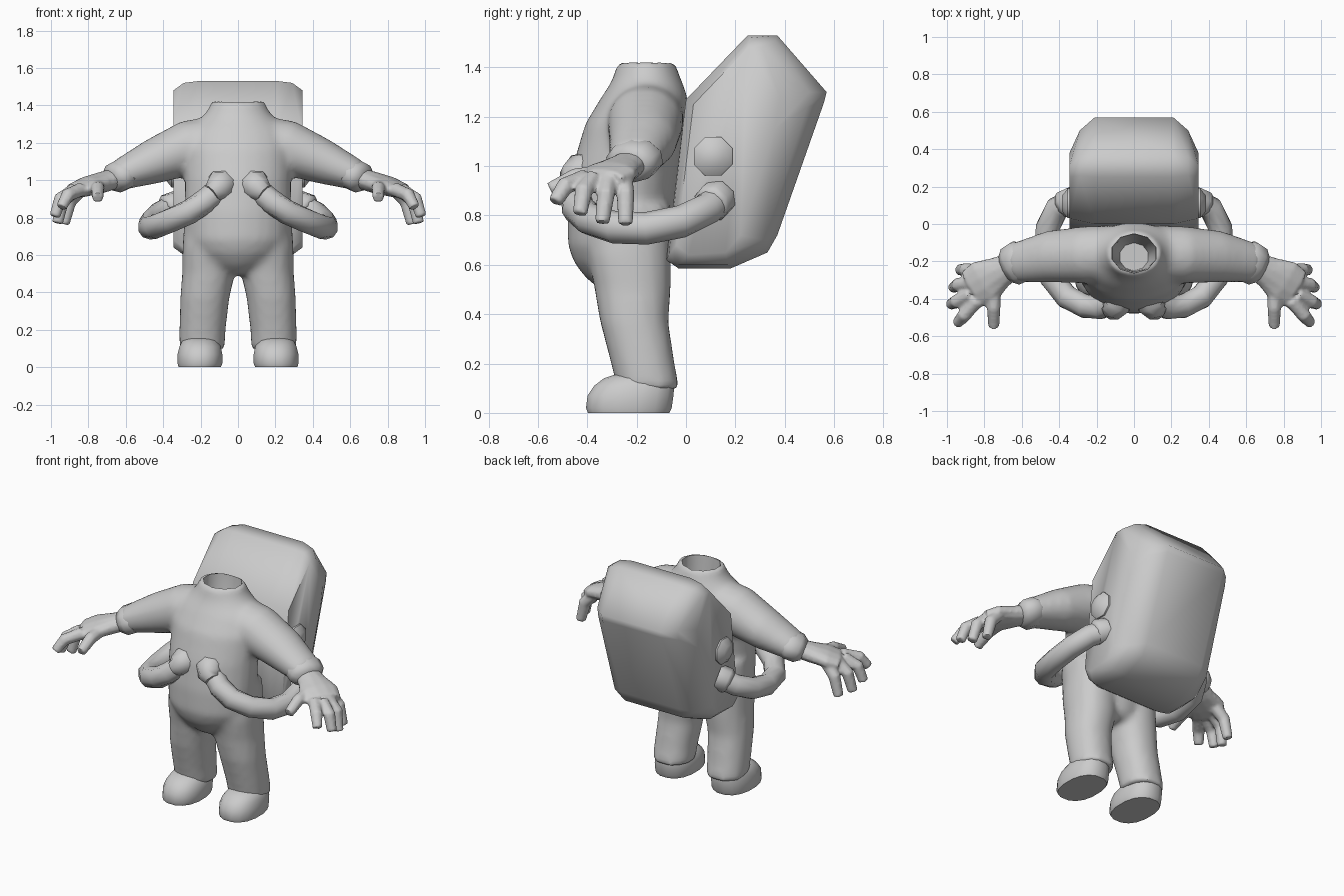
import bpy, bmesh, math
from mathutils import Vector

if "Cube" in bpy.data.objects:
    bpy.data.objects.remove(bpy.data.objects["Cube"])

grey = bpy.data.materials.new("suit grey")
grey.diffuse_color = (0.6, 0.6, 0.6, 1)
grey.use_nodes = True
grey.node_tree.nodes["Principled BSDF"].inputs["Base Color"].default_value = grey.diffuse_color
X, Y, Z = Vector((1, 0, 0)), Vector((0, 1, 0)), Vector((0, 0, 1))


def ring(bm, c, u, v, n, power=1.0):
    """Oval (power 1) or squarer (power < 1) loop spanned by half axes u, v."""
    out = []
    for i in range(n):
        a = 2 * math.pi * (i + 0.5) / n
        ca, sa = math.cos(a), math.sin(a)
        p = Vector(c) + u * math.copysign(abs(ca) ** power, ca) + v * math.copysign(abs(sa) ** power, sa)
        out.append(bm.verts.new(p))
    return out


def skin(bm, loops):
    """Bridge the loops and cap both ends."""
    n = len(loops[0])
    for a, b in zip(loops, loops[1:]):
        for i in range(n):
            j = (i + 1) % n
            bm.faces.new((a[i], a[j], b[j], b[i]))
    bm.faces.new(loops[0])
    bm.faces.new(loops[-1])


def stack(bm, rows, n=16, power=1.0):
    """Level loops: rows of z, x0, x1, y0, y1."""
    skin(bm, [ring(bm, ((x0 + x1) / 2, (y0 + y1) / 2, z), X * (x1 - x0) / 2, Y * (y1 - y0) / 2, n, power)
              for z, x0, x1, y0, y1 in rows])


def tube(bm, rows, n=8, up=Z):
    """Loops across a path: rows of x, y, z, half width, half height."""
    pts = [Vector(r[:3]) for r in rows]
    loops = []
    for i, r in enumerate(rows):
        t = (pts[min(i + 1, len(pts) - 1)] - pts[max(i - 1, 0)]).normalized()
        side = t.cross(up).normalized()
        loops.append(ring(bm, pts[i], side * r[3], side.cross(t) * r[4], n))
    skin(bm, loops)


def finish(name, bm, angle=40, mirror=False, voxel=0, smooth=0, cutter=None):
    bmesh.ops.recalc_face_normals(bm, faces=bm.faces)
    me = bpy.data.meshes.new(name)
    bm.to_mesh(me)
    bm.free()
    ob = bpy.data.objects.new(name, me)
    bpy.context.collection.objects.link(ob)
    if voxel:
        m = ob.modifiers.new("blend", 'REMESH')
        m.mode, m.voxel_size = 'VOXEL', voxel
    if smooth:
        m = ob.modifiers.new("soften", 'SMOOTH')
        m.iterations, m.factor = smooth, 0.5
    if cutter:
        m = ob.modifiers.new("opening", 'BOOLEAN')
        m.operation, m.object, m.solver = 'DIFFERENCE', cutter, 'EXACT'
    if mirror:
        ob.modifiers.new("mirror", 'MIRROR')
    ev = ob.evaluated_get(bpy.context.evaluated_depsgraph_get())
    ob.data = bpy.data.meshes.new_from_object(ev)
    ob.modifiers.clear()
    ob.data.materials.clear()
    ob.data.materials.append(grey)
    ob.data.shade_smooth()
    ob.data.set_sharp_from_angle(angle=math.radians(angle))
    return ob


# Neck opening cutter
bm = bmesh.new()
stack(bm, [(1.10, -.08, .08, -.25, -.10), (1.30, -.12, .12, -.255, -.065),
           (1.405, -.122, .122, -.262, -.052), (1.5, -.13, .13, -.265, -.05)], 10)
neck_cutter = finish("neck_cutter", bm)
neck_cutter.hide_render = True

# Suit body: torso, arms and legs blended together
bm = bmesh.new()
stack(bm, [(.50, -.10, .10, -.35, -.10), (.55, -.18, .18, -.41, -.07), (.61, -.24, .24, -.455, -.06),
           (.68, -.275, .275, -.48, -.055), (.83, -.285, .285, -.48, -.05), (1.0, -.285, .285, -.46, -.03),
           (1.17, -.29, .29, -.41, -.005), (1.27, -.265, .265, -.35, .01), (1.33, -.20, .20, -.31, -.01),
           (1.37, -.165, .165, -.292, -.027), (1.42, -.143, .143, -.278, -.042)], 24)
for s in (1, -1):
    tube(bm, [(s * .08, -.155, 1.22, .15, .13), (s * .26, -.165, 1.175, .155, .148),
              (s * .45, -.175, 1.10, .14, .122), (s * .65, -.21, 1.02, .105, .08)], 16)
    stack(bm, [(z, *sorted((s * a, s * b)), c, d) for z, a, b, c, d in (
        (.095, .07, .315, -.28, -.025), (.20, .065, .315, -.305, -.045), (.37, .045, .31, -.35, -.07),
        (.50, .015, .30, -.372, -.06), (.64, .01, .298, -.40, -.06), (.84, .01, .285, -.38, -.06))], 16, .9)
finish("suit_body", bm, 50, voxel=.02, smooth=7, cutter=neck_cutter)

# Sleeve cuffs
bm = bmesh.new()
tube(bm, [(.585, -.19, 1.045, .10, .074), (.605, -.198, 1.036, .118, .086),
          (.655, -.225, 1.012, .112, .084), (.685, -.24, 1.0, .08, .06)], 10)
finish("sleeve_cuff", bm, 60, mirror=True)

# Gloves: palm, four fingers and thumb
bm = bmesh.new()
tube(bm, [(.64, -.215, 1.015, .07, .055), (.72, -.26, .99, .09, .056),
          (.80, -.31, .968, .125, .052), (.865, -.35, .945, .11, .042)], 12)
fingers = [((.83, -.255, .96), (.90, -.245, .885), (.93, -.245, .765)),
           ((.86, -.315, .955), (.94, -.325, .885), (.965, -.34, .77)),
           ((.87, -.375, .95), (.95, -.415, .90), (.98, -.43, .805)),
           ((.84, -.41, .95), (.91, -.49, .92), (.945, -.53, .855)),
           ((.75, -.32, .97), (.75, -.45, .955), (.75, -.55, .905))]
for f in fingers:
    tube(bm, [(*p, r, r) for p, r in zip(f, (.040, .038, .031))], 8, X if f[0][0] < .8 else Y)
finish("glove", bm, 50, mirror=True, voxel=.010, smooth=2)

# Boots
bm = bmesh.new()
stack(bm, [(0, .09, .32, -.40, -.065), (.02, .082, .325, -.408, -.055), (.07, .082, .325, -.402, -.048),
           (.11, .09, .315, -.375, -.045), (.14, .11, .30, -.335, -.05), (.158, .135, .27, -.28, -.08)], 16, .85)
finish("boot", bm, 50, mirror=True)

# Backpack: rounded hull of a side profile, inset towards the flanks
bm = bmesh.new()
outer = [(.25, 1.53), (.37, 1.53), (.57, 1.30), (.56, 1.26), (.37, .72), (.33, .65), (.18, .585),
         (-.03, .585), (-.08, .62), (0, 1.27)]
flank = [(.25, 1.48), (.31, 1.48), (.38, 1.28), (.36, 1.15), (.22, .72), (.16, .65), (.01, .64), (-.04, .68),
         (.03, 1.25)]
shoulder = [(.26, 1.52), (.36, 1.51), (.50, 1.30), (.49, 1.24), (.32, .70), (.17, .60), (-.03, .60), (-.07, .64)]
for w, prof in ((.21, outer), (.29, shoulder), (.345, flank)):
    for s in (1, -1):
        for y, z in prof:
            bm.verts.new((s * w, y, z))
bmesh.ops.convex_hull(bm, input=bm.verts)
bmesh.ops.delete(bm, geom=[v for v in bm.verts if not v.link_faces], context='VERTS')
finish("backpack", bm, 62)

# Side knobs on the pack
bm = bmesh.new()
skin(bm, [ring(bm, (x, .11, 1.04), Y * r, Z * r, 8) for x, r in ((.30, .085), (.355, .085), (.385, .045))])
finish("pack_knob", bm, 50, mirror=True)

# Hoses from pack to chest
path = [(.32, .13, .87), (.41, .085, .825), (.462, -.02, .775), (.47, -.16, .748), (.44, -.29, .752),
        (.36, -.39, .785), (.26, -.44, .83), (.18, -.445, .885), (.10, -.41, .95)]
bm = bmesh.new()
tube(bm, [(*p, .066, .066) for p in path], 10)
finish("air_hose", bm, 60, mirror=True)

# Hose collars at both ends
bm = bmesh.new()
tube(bm, [(.32, .13, .87, .078, .078), (.375, .105, .85, .078, .078), (.39, .098, .842, .062, .062)], 8)
tube(bm, [(.075, -.37, .985, .08, .08), (.095, -.425, .97, .085, .085), (.115, -.452, .95, .07, .07),
          (.14, -.462, .93, .05, .05)], 8)
finish("hose_collar", bm, 60, mirror=True)
